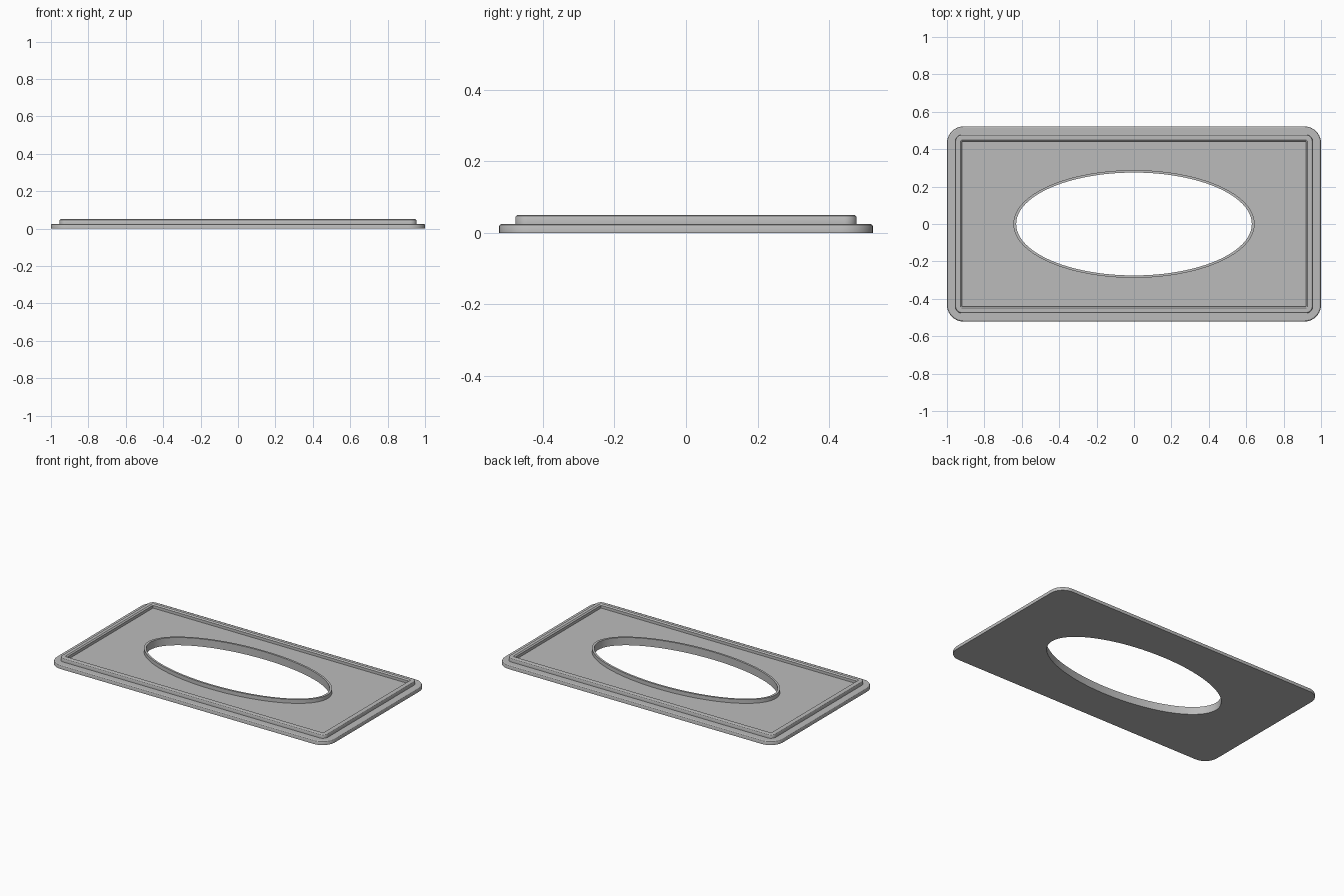
import bpy, bmesh, math

cube = bpy.data.objects.get("Cube")
if cube:
    bpy.data.objects.remove(cube, do_unlink=True)

grey = bpy.data.materials.new("plain grey")
grey.use_nodes = True
COLOUR = (0.5, 0.5, 0.5, 1)
grey.diffuse_color = COLOUR
grey.node_tree.nodes["Principled BSDF"].inputs["Base Color"].default_value = COLOUR


def rounded_rect(hx, hy, r, z, seg=10):
    """Points of a rounded rectangle, counter-clockwise."""
    pts = []
    for q, (sx, sy) in enumerate([(1, 1), (-1, 1), (-1, -1), (1, -1)]):
        for i in range(seg + 1):
            a = math.pi / 2 * (q + i / seg)
            pts.append((sx * (hx - r) + r * math.cos(a),
                        sy * (hy - r) + r * math.sin(a), z))
    return pts


def ellipse(rx, ry, z, n=96):
    return [(rx * math.cos(2 * math.pi * i / n), ry * math.sin(2 * math.pi * i / n), z)
            for i in range(n)]


def add_ring(bm, pts):
    return [bm.verts.new(p) for p in pts]


def ring_edges(bm, ring):
    return [bm.edges.get(e) or bm.edges.new(e)
            for e in zip(ring, ring[1:] + ring[:1])]


def skin(bm, rings):
    """Join neighbouring rings with quads."""
    for a, b in zip(rings, rings[1:]):
        n = len(a)
        for i in range(n):
            j = (i + 1) % n
            bm.faces.new((a[i], a[j], b[j], b[i]))


def fill_between(bm, outer, inner):
    """Flat face with a hole."""
    bmesh.ops.triangle_fill(bm, use_beauty=True,
                            edges=ring_edges(bm, outer) + ring_edges(bm, inner))


def finish(bm, name):
    bmesh.ops.recalc_face_normals(bm, faces=bm.faces)
    mesh = bpy.data.meshes.new(name)
    bm.to_mesh(mesh)
    bm.free()
    obj = bpy.data.objects.new(name, mesh)
    bpy.context.collection.objects.link(obj)
    mesh.materials.append(grey)
    bpy.ops.object.select_all(action='DESELECT')
    obj.select_set(True)
    bpy.context.view_layer.objects.active = obj
    bpy.ops.object.shade_smooth_by_angle(angle=math.radians(30))
    return obj


FLOOR, TOP = 0.025, 0.05
HX, HY = 1.0, 0.522

# Stepped plate: (inset from the outer edge, corner radius, height)
profile = [
    (0.000, 0.090, 0.000),
    (0.000, 0.090, 0.018),
    (0.002, 0.088, 0.022),
    (0.007, 0.083, 0.025),   # lower step
    (0.045, 0.035, 0.025),
    (0.045, 0.035, 0.043),
    (0.047, 0.033, 0.047),
    (0.052, 0.028, 0.050),   # raised border
    (0.072, 0.006, 0.050),
    (0.076, 0.004, 0.047),
    (0.080, 0.002, 0.043),
    (0.080, 0.002, FLOOR),   # recessed panel
]
bm = bmesh.new()
rings = [add_ring(bm, rounded_rect(HX - d, HY - d, r, z)) for d, r, z in profile]
skin(bm, rings)

# Oval opening with an upstanding rim: (x radius, y radius, height)
oval = [add_ring(bm, ellipse(rx, ry, z)) for rx, ry, z in [
    (0.645, 0.288, FLOOR),
    (0.645, 0.288, TOP),
    (0.630, 0.275, TOP),
    (0.630, 0.275, 0.0),
]]
skin(bm, oval)

# Recessed panel and underside
fill_between(bm, rings[-1], oval[0])
fill_between(bm, rings[0], oval[-1])
finish(bm, "stepped_plate_with_oval_opening")
